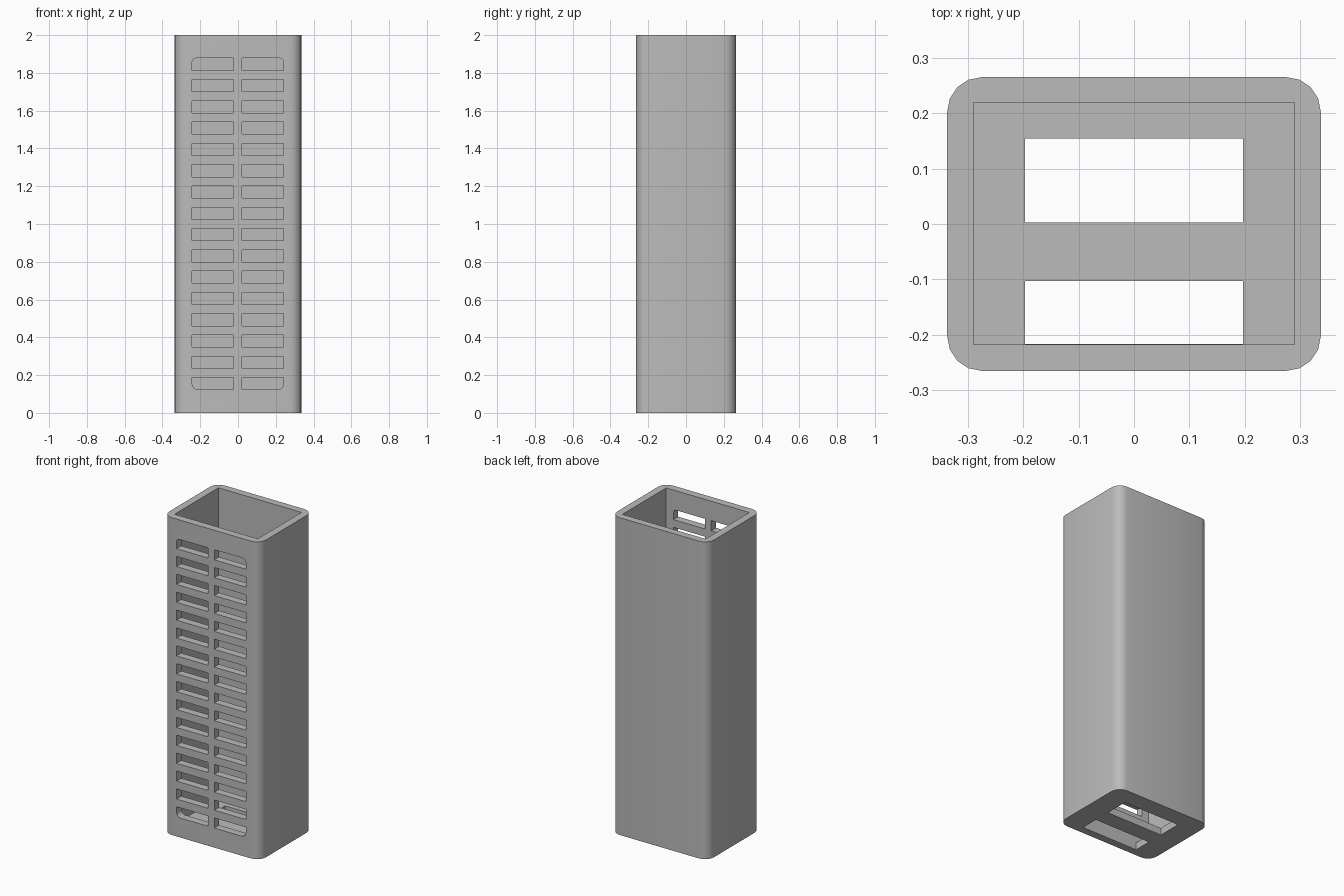
import bpy
import bmesh
from math import cos, sin, pi

cube = bpy.data.objects.get("Cube")
if cube:
    bpy.data.objects.remove(cube, do_unlink=True)

HEIGHT, FLOOR = 2.0, 0.045
FRONT = -0.265
ROWS, PITCH, SLOT_H = 16, 0.1127, 0.064

# single material
grey = bpy.data.materials.new("plain grey")
grey.use_nodes = True
colour = (0.5, 0.5, 0.5, 1)
grey.diffuse_color = colour
grey.node_tree.nodes["Principled BSDF"].inputs["Base Color"].default_value = colour


def outline(x0, x1, y0, y1, radii=(0, 0, 0, 0), seg=4):
    """Rectangle with a radius per corner: right-top, left-top, left-bottom, right-bottom."""
    corners = [(x1, y1, -1, -1), (x0, y1, 1, -1), (x0, y0, 1, 1), (x1, y0, -1, 1)]
    points = []
    for i, ((x, y, sx, sy), r) in enumerate(zip(corners, radii)):
        if r == 0:
            points.append((x, y))
            continue
        for k in range(seg + 1):
            a = (i + k / seg) * pi / 2
            points.append((x + sx * r + r * cos(a), y + sy * r + r * sin(a)))
    return points


def add_prism(bm, points, lo, hi, upright=True):
    """Extrude an outline along z, or along y when it is drawn in x and z."""
    place = (lambda p, d: (p[0], p[1], d)) if upright else (lambda p, d: (p[0], d, p[1]))
    face = bm.faces.new([bm.verts.new(place(p, lo)) for p in points])
    ext = bmesh.ops.extrude_face_region(bm, geom=[face])["geom"]
    step = (0, 0, hi - lo) if upright else (0, hi - lo, 0)
    bmesh.ops.translate(bm, vec=step, verts=[v for v in ext if isinstance(v, bmesh.types.BMVert)])


def make_object(name, bm):
    bmesh.ops.recalc_face_normals(bm, faces=bm.faces)
    mesh = bpy.data.meshes.new(name)
    bm.to_mesh(mesh)
    bm.free()
    obj = bpy.data.objects.new(name, mesh)
    bpy.context.collection.objects.link(obj)
    mesh.materials.append(grey)
    return obj


# outer body with rounded upright edges
bm = bmesh.new()
add_prism(bm, outline(-0.337, 0.337, FRONT, 0.265, (0.062,) * 4), 0, HEIGHT)
body = make_object("slotted_case", bm)

# open-topped cavity
bm = bmesh.new()
add_prism(bm, outline(-0.29, 0.29, -0.217, 0.219), FLOOR, HEIGHT + 0.1)
cutters = [make_object("cavity_cutter", bm)]

# two openings in the floor
bm = bmesh.new()
for y0, y1 in ((-0.2165, -0.103), (0.003, 0.154)):
    add_prism(bm, outline(-0.197, 0.197, y0, y1), -0.05, FLOOR + 0.02)
cutters.append(make_object("floor_opening_cutter", bm))

# two columns of vent slots, rounded at the outer corners of the whole group
bm = bmesh.new()
for row in range(ROWS):
    z = 0.123 + row * PITCH
    top = 0.02 if row == ROWS - 1 else 0
    low = 0.03 if row == 0 else 0
    for x0, x1, radii in ((-0.243, -0.024, (0, top, low, 0)), (0.02, 0.24, (top, 0, 0, low))):
        add_prism(bm, outline(x0, x1, z, z + SLOT_H, radii), FRONT - 0.05, -0.19, upright=False)
cutters.append(make_object("vent_slot_cutter", bm))

# cut the body, then discard the cutters
bpy.context.view_layer.objects.active = body
for cutter in cutters:
    cutter.hide_render = True
    mod = body.modifiers.new(cutter.name, "BOOLEAN")
    mod.operation = "DIFFERENCE"
    mod.solver = "EXACT"
    mod.object = cutter
    bpy.ops.object.modifier_apply(modifier=mod.name)
    bpy.data.objects.remove(cutter, do_unlink=True)

bpy.ops.object.select_all(action="DESELECT")
body.select_set(True)
bpy.ops.object.shade_smooth_by_angle(angle=pi / 6)
